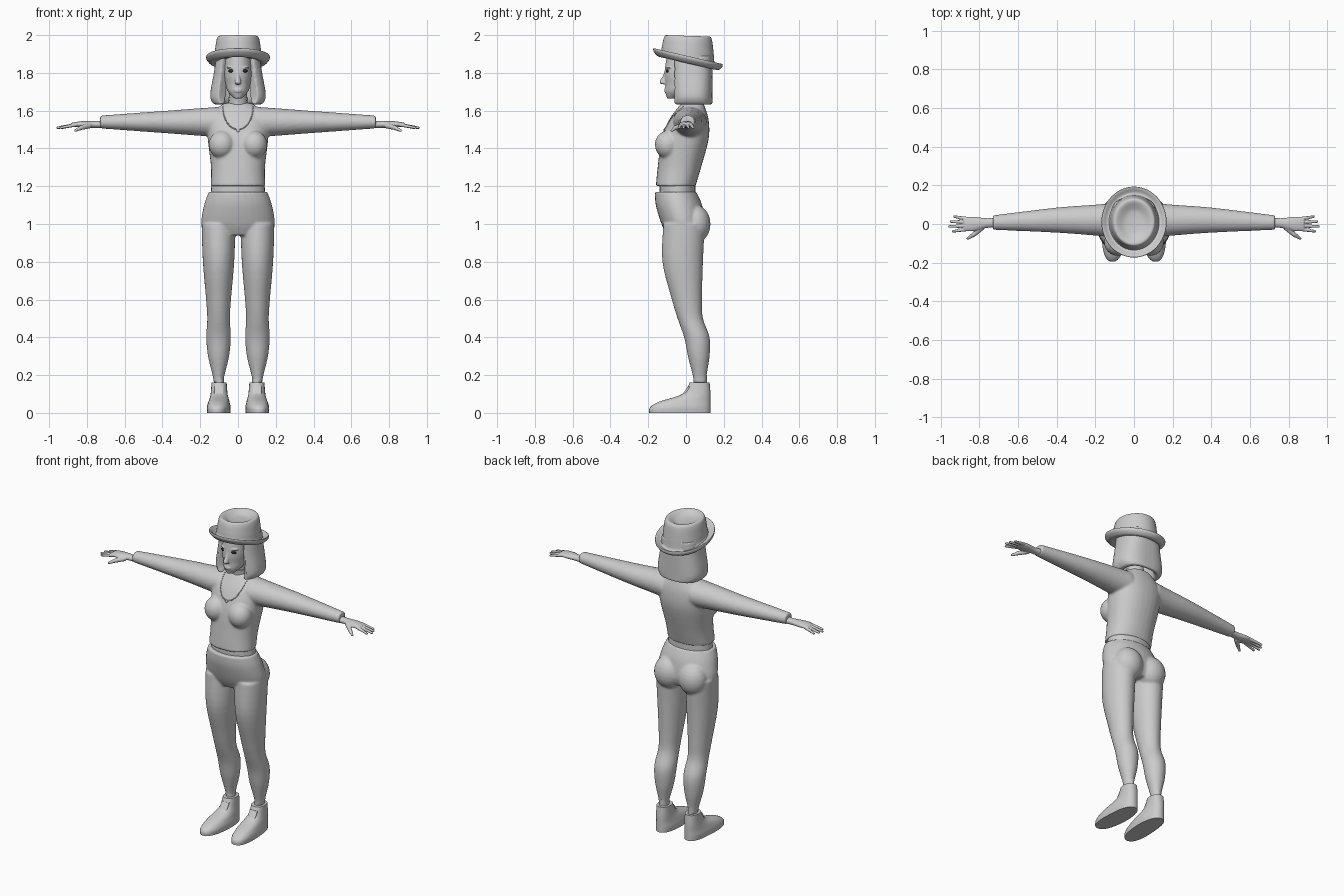
import bpy, bmesh, math
from mathutils import Matrix, Vector
from mathutils.bvhtree import BVHTree

if "Cube" in bpy.data.objects:
    bpy.data.objects.remove(bpy.data.objects["Cube"])


def material(name, shade):
    mat = bpy.data.materials.new(name)
    mat.use_nodes = True
    mat.diffuse_color = (shade, shade, shade, 1)
    mat.node_tree.nodes["Principled BSDF"].inputs["Base Color"].default_value = mat.diffuse_color
    return mat


GREY = material("soft grey", 0.6)
DARK = material("eye black", 0.02)
SIDES = {"right": -1, "left": 1}


def spline(rings, steps=5):
    """Smoothly resample a list of number tuples."""
    points = [Vector(ring) for ring in rings]
    padded = [points[0]] + points + [points[-1]]
    result = []
    for before, start, end, after in zip(padded, padded[1:], padded[2:], padded[3:]):
        leave, arrive = (end - before) / 2, (after - start) / 2
        for step in range(steps):
            t = step / steps
            ease = t * t * (3 - 2 * t)
            result.append(start.lerp(end, ease) + leave * t * (1 - t) ** 2 - arrive * t * t * (1 - t))
    return result + [points[-1]]


def skin(bm, loops):
    """Join closed loops of points and cap both ends."""
    rows = [[bm.verts.new(point) for point in loop] for loop in loops]
    for row, following in zip(rows, rows[1:]):
        for i in range(len(row)):
            bm.faces.new((row[i - 1], row[i], following[i], following[i - 1]))
    bm.faces.new(rows[0])
    bm.faces.new(rows[-1])


def power(value, exponent):
    return math.copysign(abs(value) ** exponent, value)


def loft(bm, rings, middle=0, side=1, along_x=False, exponent=1, count=32):
    """Each ring is (position, lowest y, highest y, half width)."""
    loops = []
    for position, low, high, half in spline(rings):
        loop = []
        for i in range(count):
            angle = math.tau * i / count
            across = middle + half * power(math.cos(angle), exponent)
            depth = (low + high) / 2 + (high - low) / 2 * power(math.sin(angle), exponent)
            loop.append((side * position, depth, across) if along_x else (side * across, depth, position))
        loops.append(loop)
    skin(bm, loops)


def ball(bm, centre, radii, turn=0):
    placing = Matrix.Translation(centre) @ Matrix.Rotation(turn, 4, "Z") @ Matrix.Diagonal((*radii, 1))
    bmesh.ops.create_uvsphere(bm, u_segments=24, v_segments=12, radius=1, matrix=placing)


def digit(bm, start, end, base, tip):
    """Tapered rod with rounded ends, for fingers."""
    start, end = Vector(start), Vector(end)
    span = end - start
    placing = Matrix.Translation((start + end) / 2) @ span.to_track_quat("Z", "Y").to_matrix().to_4x4()
    bmesh.ops.create_cone(bm, cap_ends=True, segments=16, radius1=base, radius2=tip,
                          depth=span.length, matrix=placing)
    ball(bm, start, (base, base, base))
    ball(bm, end, (tip, tip, tip))


def finish(name, bm, mat=GREY, voxel=0, smooth=0):
    bmesh.ops.recalc_face_normals(bm, faces=bm.faces)
    mesh = bpy.data.meshes.new(name)
    bm.to_mesh(mesh)
    bm.free()
    mesh.materials.append(mat)
    part = bpy.data.objects.new(name, mesh)
    bpy.context.collection.objects.link(part)
    bpy.ops.object.select_all(action="DESELECT")
    bpy.context.view_layer.objects.active = part
    part.select_set(True)
    bpy.ops.object.shade_smooth_by_angle(angle=math.radians(50))
    if voxel:  # blend overlapping volumes into one skin
        blend = part.modifiers.new("blend", "REMESH")
        blend.mode, blend.voxel_size, blend.use_smooth_shade = "VOXEL", voxel, True
        soften = part.modifiers.new("soften", "SMOOTH")
        soften.factor, soften.iterations = 0.5, smooth
    return part


def surface(part):
    bpy.context.view_layer.update()
    return BVHTree.FromObject(part, bpy.context.evaluated_depsgraph_get())


def front_point(tree, x, z):
    return tree.ray_cast(Vector((x, -1, z)), Vector((0, 1, 0)))[0]


# Sweater: trunk, bust and sleeves
bm = bmesh.new()
loft(bm, [(1.2, -.16, .05, .145), (1.3, -.15, .08, .143), (1.45, -.13, .12, .16),
          (1.55, -.09, .12, .16), (1.62, -.04, .1, .1), (1.64, -.02, .09, .07)], exponent=.9)
for side in SIDES.values():
    ball(bm, (side * .085, -.095, 1.42), (.07, .07, .075))
    loft(bm, [(.1, -.07, .11, .08), (.2, -.06, .1, .073), (.4, -.045, .085, .058),
              (.73, -.03, .045, .034)], 1.54, side, along_x=True)
sweater = finish("sweater", bm, voxel=.007, smooth=6)

# Trousers: hips, seat and legs
bm = bmesh.new()
loft(bm, [(1.17, -.165, .055, .155), (1.1, -.16, .085, .18), (1, -.13, .1, .193), (.94, -.1, .08, .15)])
for side in SIDES.values():
    ball(bm, (side * .085, .05, 1), (.09, .08, .1))
    loft(bm, [(1, -.12, .1, .09), (.8, -.125, .09, .083), (.6, -.075, .085, .066), (.5, -.045, .09, .06),
              (.4, -.01, .125, .065), (.3, .01, .125, .056), (.2, .035, .11, .032),
              (.16, .04, .11, .026)], .103, side)
finish("trousers", bm, voxel=.007, smooth=6)

bm = bmesh.new()
loft(bm, [(1.14, -.14, .05, .145), (1.22, -.14, .05, .14)])
finish("waistband", bm)

# Shoes, pointing slightly outward, with tongues and ankles
for label, side in SIDES.items():
    bm = bmesh.new()
    loft(bm, [(0, -.195, .13, .06), (.03, -.19, .13, .062), (.06, -.14, .13, .055),
              (.1, -.02, .13, .045), (.16, .02, .125, .04)], .1, side, exponent=.85)
    for vert in bm.verts:
        vert.co.x += side * max(0, -vert.co.y) * .06
    finish(label + "_shoe", bm)
    bm = bmesh.new()
    loft(bm, [(.08, -.03, 0, .026), (.14, .01, .03, .026)], .1, side, exponent=.5)
    finish(label + "_shoe_tongue", bm)
    bm = bmesh.new()
    loft(bm, [(.14, .04, .11, .025), (.2, .04, .11, .025)], .1, side)
    finish(label + "_ankle", bm)

# Hands: palm, fanned fingers and thumb
for label, side in SIDES.items():
    bm = bmesh.new()
    loft(bm, [(.7, -.02, .035, .02), (.76, -.02, .03, .018), (.83, -.037, .037, .017),
              (.88, -.034, .034, .009)], 1.527, side, along_x=True)
    for finger in range(4):
        root = (finger - 1.5) * .018
        reach = .96 - .018 * abs(finger - 1.3)
        digit(bm, (side * .86, root, 1.525), (side * reach, root * 1.4, 1.51), .01, .007)
    digit(bm, (side * .79, -.02, 1.52), (side * .83, -.055, 1.51), .015, .012)
    digit(bm, (side * .83, -.055, 1.51), (side * .86, -.075, 1.495), .012, .007)
    finish(label + "_hand", bm, voxel=.0035, smooth=2)

# Head, nose, lips, brows and neck
bm = bmesh.new()
loft(bm, [(1.665, -.1, -.05, .02), (1.7, -.11, .02, .053), (1.74, -.11, .06, .066),
          (1.8, -.114, .085, .075), (1.9, -.1, .1, .07)])
loft(bm, [(1.74, -.125, -.1, .012), (1.75, -.14, -.1, .016), (1.79, -.12, -.09, .009), (1.82, -.11, -.09, .008)])
for lip in (1.702, 1.711):
    ball(bm, (0, -.105, lip), (.022, .011, .006))
for side in SIDES.values():
    ball(bm, (side * .036, -.093, 1.828), (.026, .012, .006), side * .4)
loft(bm, [(1.59, -.03, .08, .06), (1.64, -.03, .07, .05), (1.75, -.05, .05, .045)])
head = finish("head", bm, voxel=.004, smooth=2)

# Dark eyes set flush in the face
bm = bmesh.new()
face = surface(head)
for side in SIDES.values():
    ball(bm, front_point(face, side * .037, 1.81), (.018, .004, .008), side * .4)
finish("eyes", bm, DARK)

# Choker
bm = bmesh.new()
loft(bm, [(1.655, -.037, .067, .052), (1.67, -.04, .064, .052)])
finish("choker", bm)

# Bobbed hair, open around the face; each ring is (height, half width, thickness)
bm = bmesh.new()
loops = []
opening = math.radians(38)
arc = [opening + (math.tau - 2 * opening) * i / 36 for i in range(37)]
for height, half, thick in spline([(1.633, .125, .02), (1.65, .14, .045), (1.69, .147, .055),
                                   (1.8, .128, .05), (1.89, .115, .04)]):
    loop = []
    for inset, angles in ((0, arc), (thick, reversed(arc))):
        for angle in angles:
            loop.append(((half - inset) * power(math.sin(angle), .75),
                         .03 - (.11 - inset * .7) * power(math.cos(angle), .75), height))
    loops.append(loop)
skin(bm, loops)
finish("hair", bm, voxel=.006, smooth=5)

# Hat: curled brim, tapered crown and dented top, tilted up at the front
bm = bmesh.new()
profile = [(.1, 1.86), (.14, 1.85), (.165, 1.87), (.168, 1.887), (.16, 1.887), (.13, 1.87),
           (.122, 1.92), (.112, 1.98), (.095, 1.996), (.05, 1.975), (.01, 1.97)]
loft(bm, [(height, -radius - .005, radius + .025, radius) for radius, height in profile], count=48)
for vert in bm.verts:
    crown = min(max((vert.co.z - 1.89) / .09, 0), 1)
    vert.co.z -= (.23 - .2 * crown) * (vert.co.y - .01)
finish("hat", bm)

# Beaded necklace resting on the chest, with a small pendant
bm = bmesh.new()
chest = surface(sweater)
beads = 45
for bead in range(beads):
    angle = math.pi * (bead / (beads - 1) - .5)
    spot = front_point(chest, .08 * math.sin(angle), 1.62 - .12 * math.cos(angle))
    if spot:
        bmesh.ops.create_icosphere(bm, subdivisions=1, radius=.004, matrix=Matrix.Translation(spot))
ball(bm, front_point(chest, 0, 1.495), (.009, .005, .01))
finish("necklace", bm)
